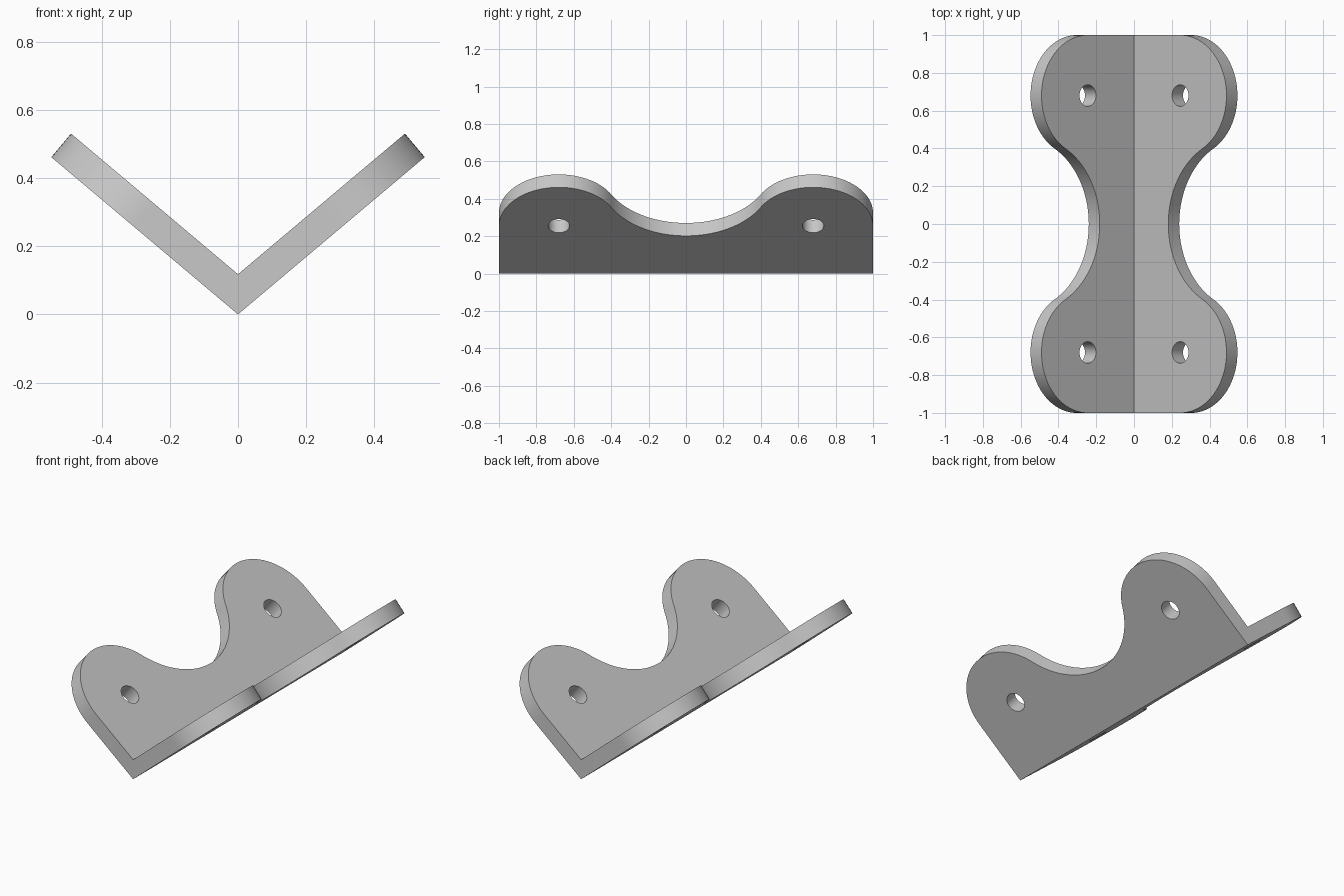
import bpy, bmesh
from math import sin, cos, tan, atan2, pi, radians
from mathutils import Matrix, Vector

cube = bpy.data.objects.get("Cube")
if cube:
    bpy.data.objects.remove(cube, do_unlink=True)

TILT = radians(40.1)               # slope of each wing
THICK = 0.09
LOBE_R, LOBE_Y, LOBE_U = 0.32, 0.68, 0.396
WAIST_R, WAIST_U = 0.455, 0.768    # hollow between the lobes
HOLE_R = 0.057

along = Vector((cos(TILT), 0, sin(TILT)))
normal = Vector((-sin(TILT), 0, cos(TILT)))


def place(u, y, w):
    """Point on the wing: u up the slope, w through the thickness."""
    return along * u + normal * w + Vector((0, y, 0))


def arc(y, u, r, a0, a1, steps):
    return [(u + r * sin(a), y + r * cos(a))
            for a in (a0 + (a1 - a0) * i / steps for i in range(steps + 1))]


def new_object(name, bm):
    mesh = bpy.data.meshes.new(name)
    bm.to_mesh(mesh)
    bm.free()
    obj = bpy.data.objects.new(name, mesh)
    bpy.context.collection.objects.link(obj)
    return obj


# Wing outline: lobe, tangent hollow, lobe
join = atan2(WAIST_U - LOBE_U, -LOBE_Y)
lobe = arc(LOBE_Y, LOBE_U, LOBE_R, 0, join, 40)
hollow = arc(0, WAIST_U, WAIST_R, join - pi, -join, 48)
other_lobe = [(u, -y) for u, y in reversed(lobe)]
outline = [(0, 1)] + lobe + hollow[1:-1] + other_lobe + [(0, -1)]

# One wing, open along the fold and mitred there
bm = bmesh.new()
lower = [bm.verts.new(place(u, y, 0)) for u, y in outline]
upper = [bm.verts.new(place(u if u else THICK * tan(TILT), y, THICK))
         for u, y in outline]
bm.faces.new(lower)
bm.faces.new(list(reversed(upper)))
for i in range(len(outline) - 1):
    bm.faces.new((lower[i + 1], lower[i], upper[i], upper[i + 1]))
bracket = new_object("angle_bracket", bm)

# Drill cutters, square to each wing
bm = bmesh.new()
for side in (1, -1):
    for end in (1, -1):
        spot = place(LOBE_U, end * LOBE_Y, THICK / 2)
        spot.x *= side
        turn = Matrix.Rotation(-side * TILT, 4, 'Y')
        bmesh.ops.create_cone(bm, cap_ends=True, segments=40, radius1=HOLE_R,
                              radius2=HOLE_R, depth=0.2,
                              matrix=Matrix.Translation(spot) @ turn)
cutter = new_object("hole_cutter", bm)
cutter.hide_render = True

# Mirror the wing, then drill the holes
mirror = bracket.modifiers.new("mirror", 'MIRROR')
mirror.use_clip = True
mirror.merge_threshold = 0.001
drill = bracket.modifiers.new("drill", 'BOOLEAN')
drill.operation = 'DIFFERENCE'
drill.solver = 'EXACT'
drill.object = cutter

bpy.ops.object.select_all(action='DESELECT')
bracket.select_set(True)
bpy.context.view_layer.objects.active = bracket
for name in ("mirror", "drill"):
    bpy.ops.object.modifier_apply(modifier=name)
bpy.data.objects.remove(cutter, do_unlink=True)

# Plain grey
grey = bpy.data.materials.new("plain_grey")
grey.use_nodes = True
colour = (0.58, 0.58, 0.58, 1)
grey.diffuse_color = colour
grey.node_tree.nodes["Principled BSDF"].inputs["Base Color"].default_value = colour
bracket.data.materials.clear()
bracket.data.materials.append(grey)
bpy.ops.object.shade_smooth_by_angle(angle=radians(30))
